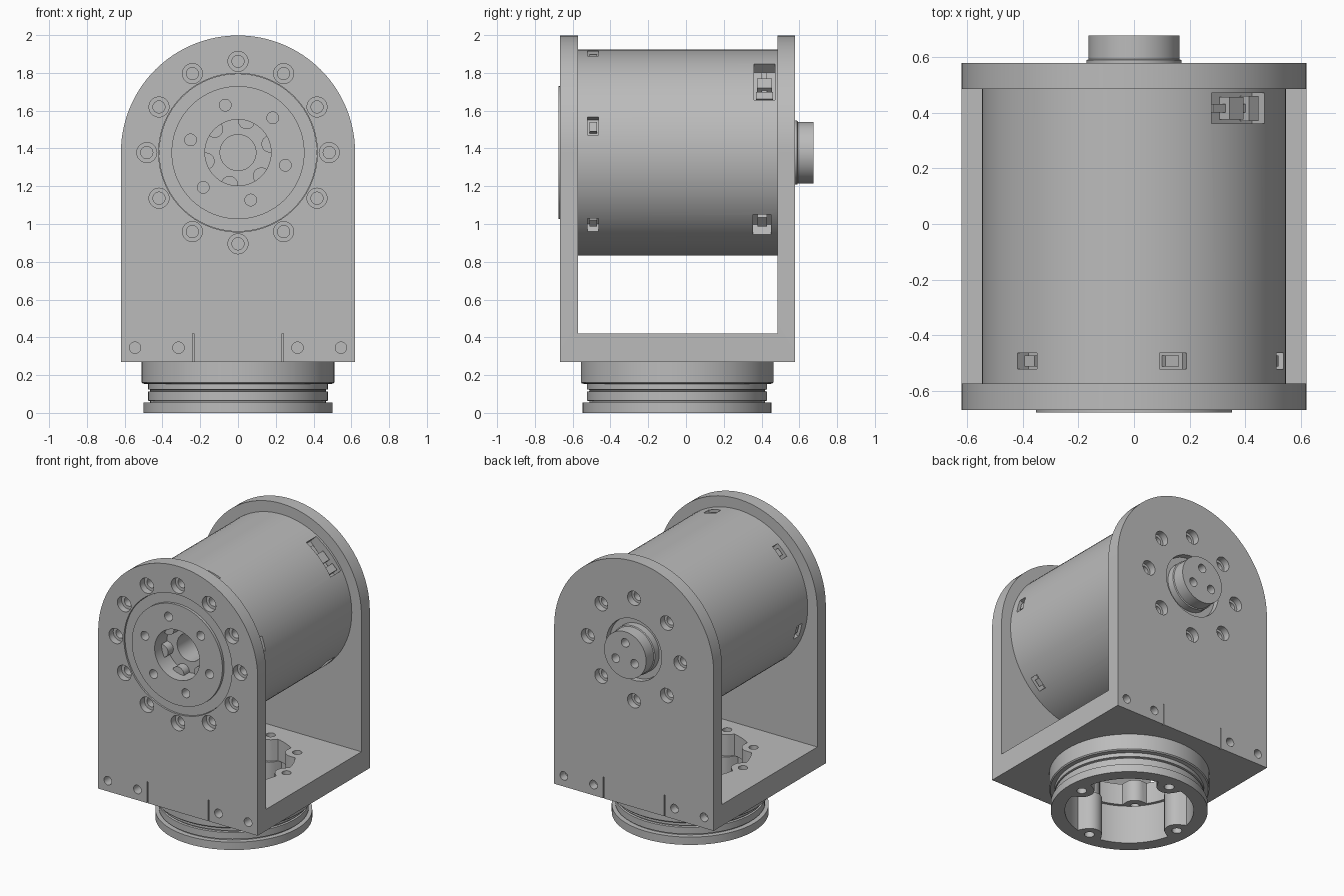
import bpy, bmesh
from math import sin, cos, pi, radians, sqrt
from mathutils import Matrix, Vector

cube = bpy.data.objects.get("Cube")
if cube:
    bpy.data.objects.remove(cube, do_unlink=True)

AXIS_Z = 1.378      # height of the motor axis
BASE_Y = -0.047     # centre of the round base
TURN_Y = Matrix.Rotation(-pi / 2, 4, 'X')   # lathe axis along +y

grey = bpy.data.materials.new("machined grey")
grey.use_nodes = True
grey.diffuse_color = (0.5, 0.5, 0.5, 1)
grey.node_tree.nodes["Principled BSDF"].inputs["Base Color"].default_value = grey.diffuse_color


def at(x, y, z):
    return Matrix.Translation((x, y, z))


def loft(bm, rings):
    """Closed solid through a list of equal rings."""
    loops = [[bm.verts.new(p) for p in ring] for ring in rings]
    n = len(loops[0])
    for a, b in zip(loops, loops[1:]):
        for i in range(n):
            j = (i + 1) % n
            bm.faces.new((a[i], a[j], b[j], b[i]))
    bm.faces.new(loops[0][::-1])
    bm.faces.new(loops[-1])


def lathe(bm, profile, matrix, n=32):
    """Solid of revolution from (radius, height) points."""
    loft(bm, [[matrix @ Vector((r * cos(2 * pi * i / n), r * sin(2 * pi * i / n), h))
               for i in range(n)] for r, h in profile])


def y_hole(bm, x, z, profile, n=32):
    lathe(bm, profile, at(x, 0, z) @ TURN_Y, n)


def box(bm, size, matrix):
    bmesh.ops.create_cube(bm, size=1, matrix=matrix @ Matrix.Diagonal((*size, 1)))


def circle(count, radius, start=0):
    for k in range(count):
        a = radians(start) + 2 * pi * k / count
        yield radius * cos(a), radius * sin(a)


def on_motor(angle, radius, y):
    """Frame on the motor wall: x radial, y axial, z tangential."""
    a = radians(angle)
    return at(radius * cos(a), y, AXIS_Z + radius * sin(a)) @ Matrix.Rotation(-a, 4, 'Y')


def make(name, bm):
    bmesh.ops.recalc_face_normals(bm, faces=bm.faces)
    mesh = bpy.data.meshes.new(name)
    bm.to_mesh(mesh)
    bm.free()
    mesh.materials.append(grey)
    obj = bpy.data.objects.new(name, mesh)
    bpy.context.collection.objects.link(obj)
    return obj


def cut(obj, bm):
    cutter = make("cutter", bm)
    cutter.hide_render = True
    mod = obj.modifiers.new("cut", 'BOOLEAN')
    mod.operation, mod.solver, mod.object = 'DIFFERENCE', 'EXACT', cutter
    deps = bpy.context.evaluated_depsgraph_get()
    mesh = bpy.data.meshes.new_from_object(obj.evaluated_get(deps))
    obj.modifiers.clear()
    obj.data = mesh
    bpy.data.objects.remove(cutter, do_unlink=True)


def smooth(obj):
    bpy.ops.object.select_all(action='DESELECT')
    obj.select_set(True)
    bpy.context.view_layer.objects.active = obj
    bpy.ops.object.shade_smooth_by_angle(angle=radians(30))


def lobed_bore(bm, radius, posts, post_radius, post_at, z0, z1, n=192):
    """Round bore whose wall bulges in around screw posts."""
    ring = []
    for i in range(n):
        a = 2 * pi * i / n
        step = 2 * pi / posts
        d = (a + step / 2) % step - step / 2
        root = post_radius ** 2 - (post_at * sin(d)) ** 2
        r = radius
        if root > 0:
            r = min(r, post_at * cos(d) - sqrt(root))
        ring.append((r * cos(a), BASE_Y + r * sin(a)))
    loft(bm, [[(x, y, z) for x, y in ring] for z in (z0, z1)])


# U-shaped bracket: arched prism with the middle removed
bm = bmesh.new()
arch = [(0.62 * cos(pi * i / 64), AXIS_Z + 0.62 * sin(pi * i / 64)) for i in range(65)]
arch += [(-0.62, 0.27), (0.62, 0.27)]
loft(bm, [[(x, y, z) for x, z in arch] for y in (-0.667, 0.578)])
bracket = make("bracket", bm)
bm = bmesh.new()
box(bm, (2, 1.058, 2), at(0, -0.044, 1.42))
cut(bracket, bm)

# Bracket holes
bm = bmesh.new()
y_hole(bm, 0, AXIS_Z, [(0.42, -0.7), (0.42, -0.5)], 96)
y_hole(bm, 0, AXIS_Z, [(0.215, 0.45), (0.215, 0.62)], 64)
for x, z in circle(12, 0.483):
    y_hole(bm, x, AXIS_Z + z, [(0.053, -0.7), (0.053, -0.62), (0.032, -0.62), (0.032, -0.55)])
for x, z in circle(8, 0.36):
    y_hole(bm, x, AXIS_Z + z, [(0.032, 0.46), (0.032, 0.53), (0.05, 0.53), (0.05, 0.6)])
for side in (-1, 1):
    for x in (0.315, 0.545):
        y_hole(bm, side * x, 0.345, [(0.03, -0.7), (0.03, -0.6)])
        y_hole(bm, side * x, 0.345, [(0.03, 0.52), (0.03, 0.6)])
    for y in (-0.667, 0.578):
        box(bm, (0.006, 0.03, 0.17), at(side * 0.237, y, 0.335))
lobed_bore(bm, 0.39, 8, 0.075, 0.41, 0.2, 0.5)
for x, y in circle(8, 0.41):
    lathe(bm, [(0.03, 0.2), (0.03, 0.5)], at(x, BASE_Y + y, 0))
cut(bracket, bm)
smooth(bracket)

# Round base with grooves and a lobed bore
bm = bmesh.new()
lathe(bm, [(0.5, 0), (0.5, 0.055), (0.465, 0.055), (0.465, 0.062), (0.477, 0.065),
           (0.477, 0.112), (0.465, 0.115), (0.465, 0.122), (0.477, 0.125), (0.477, 0.152),
           (0.503, 0.155), (0.51, 0.162), (0.51, 0.27)], at(0, BASE_Y, 0), 96)
base = make("round_base", bm)
bm = bmesh.new()
lobed_bore(bm, 0.41, 4, 0.08, 0.395, -0.1, 0.4)
for x, y in circle(4, 0.395):
    lathe(bm, [(0.032, -0.1), (0.032, 0.15)], at(x, BASE_Y + y, 0))
cut(base, bm)
smooth(base)

# Motor: body, output disc at the front and shaft boss at the back
bm = bmesh.new()
lathe(bm, [(0.095, -0.25), (0.095, -0.54), (0.175, -0.54), (0.175, -0.676), (0.352, -0.676),
           (0.352, -0.657), (0.418, -0.657), (0.418, -0.573), (0.545, -0.573), (0.545, 0.485),
           (0.213, 0.485), (0.213, 0.54), (0.17, 0.54), (0.17, 0.588), (0.163, 0.592),
           (0.163, 0.676)], at(0, 0, AXIS_Z) @ TURN_Y, 96)
motor = make("motor", bm)
bm = bmesh.new()
for x, z in circle(6, 0.26, 45):
    y_hole(bm, x, AXIS_Z + z, [(0.031, -0.7), (0.031, -0.6)])
for x, z in circle(3, 0.085, 90):
    y_hole(bm, x, AXIS_Z + z, [(0.03, 0.6), (0.03, 0.7)])
for k in range(6):
    box(bm, (0.12, 0.058, 0.1), on_motor(15 + 60 * k, 0.545, -0.492))
box(bm, (0.16, 0.11, 0.27), on_motor(45, 0.545, 0.415))
box(bm, (0.16, 0.095, 0.15), on_motor(-45, 0.545, 0.403))
cut(motor, bm)
smooth(motor)

# Pads around the inner hub
bm = bmesh.new()
for x, z in circle(6, 0.175, 15):
    y_hole(bm, x, AXIS_Z + z, [(0.045, -0.6), (0.045, -0.53)])
smooth(make("hub_pads", bm))

# Clips inside the wall slots
bm = bmesh.new()
for k in range(6):
    box(bm, (0.05, 0.04, 0.05), on_motor(15 + 60 * k, 0.505, -0.492))
make("slot_clips", bm)

# Cable connectors inside the rear openings
bm = bmesh.new()
box(bm, (0.05, 0.08, 0.07), on_motor(45, 0.495, 0.415))
box(bm, (0.045, 0.09, 0.05), on_motor(45, 0.495, 0.415) @ at(0, 0, -0.09))
box(bm, (0.03, 0.03, 0.2), on_motor(45, 0.485, 0.415))
box(bm, (0.05, 0.05, 0.07), on_motor(-45, 0.495, 0.403))
make("connectors", bm)
